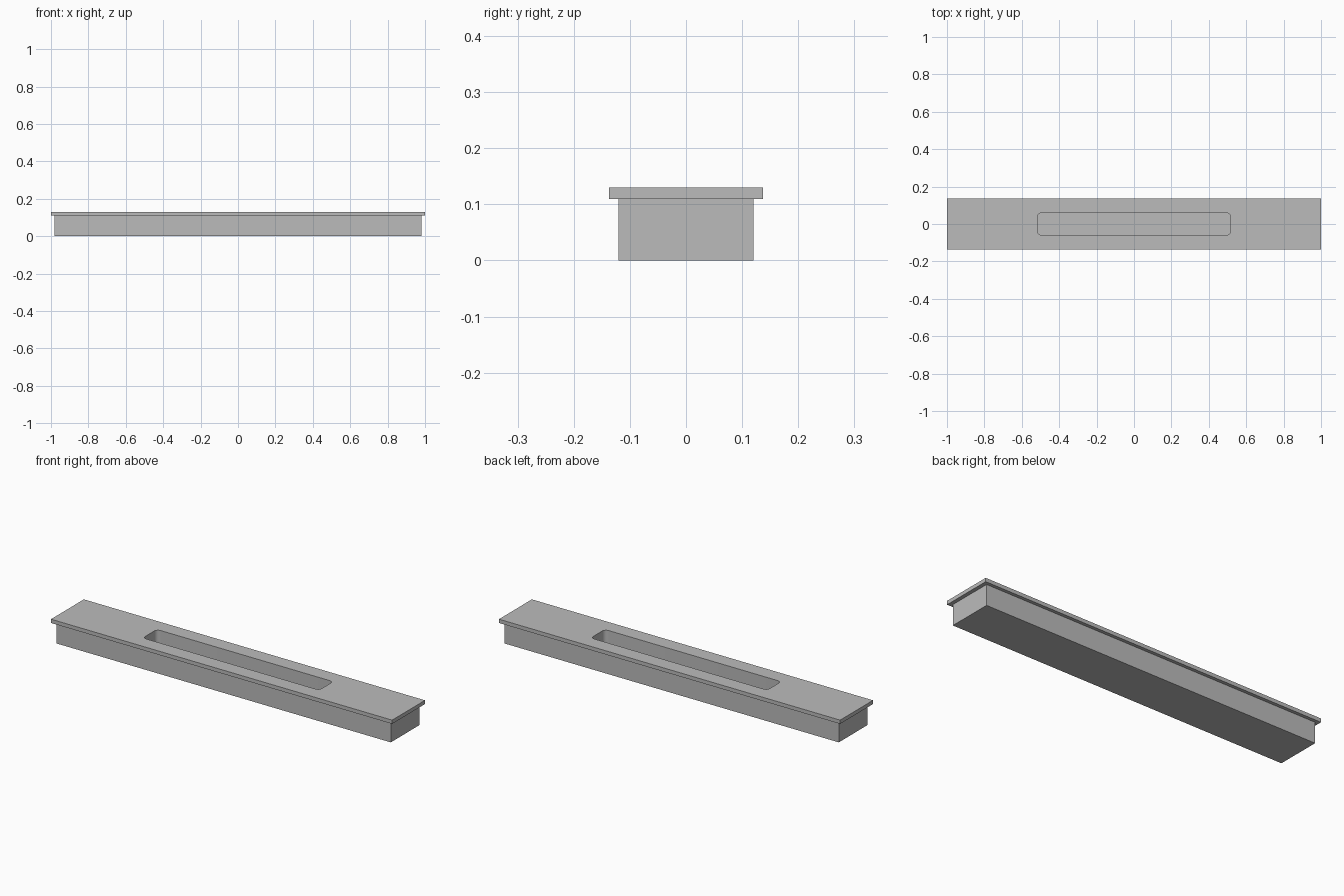
import bpy
import bmesh
from math import cos, sin, pi

cube = bpy.data.objects.get("Cube")
if cube:
    bpy.data.objects.remove(cube, do_unlink=True)

# Single grey finish
grey = bpy.data.materials.new("plain grey")
grey.use_nodes = True
colour = (0.5, 0.5, 0.5, 1)
grey.diffuse_color = colour
grey.node_tree.nodes["Principled BSDF"].inputs["Base Color"].default_value = colour


def ring(bm, half_x, half_y, z, radius=0.0, steps=0):
    """Closed rectangle of vertices, with optional rounded corners."""
    verts = []
    for i, (sx, sy) in enumerate([(1, 1), (-1, 1), (-1, -1), (1, -1)]):
        cx, cy = sx * (half_x - radius), sy * (half_y - radius)
        for s in range(steps + 1):
            a = (i + (s / steps if steps else 0)) * pi / 2
            verts.append(bm.verts.new((cx + radius * cos(a), cy + radius * sin(a), z)))
    return verts


def pairs(loop):
    return list(zip(loop, loop[1:] + loop[:1]))


def wall(bm, lower, upper):
    for (a, b), (c, d) in zip(pairs(lower), pairs(upper)):
        bm.faces.new((a, b, d, c))


bm = bmesh.new()

# Body and overhanging lid as stacked rings
levels = [(0.98, 0.12, 0), (0.98, 0.12, 0.11), (1, 0.1375, 0.11), (1, 0.1375, 0.13)]
outer = [ring(bm, *level) for level in levels]
bm.faces.new(outer[0])
for lower, upper in zip(outer, outer[1:]):
    wall(bm, lower, upper)

# Deep rounded slot sunk into the top
floor, rim = [ring(bm, 0.517, 0.0585, z, radius=0.022, steps=6) for z in (0.02, 0.13)]
bm.faces.new(floor)
wall(bm, floor, rim)

# Top surface around the slot
edges = [bm.edges.get(pair) for pair in pairs(outer[-1]) + pairs(rim)]
bmesh.ops.triangle_fill(bm, use_beauty=True, edges=edges)
bmesh.ops.recalc_face_normals(bm, faces=bm.faces[:])

mesh = bpy.data.meshes.new("slotted_bar")
bm.to_mesh(mesh)
bm.free()
mesh.materials.append(grey)
bar = bpy.data.objects.new("slotted_bar", mesh)
bpy.context.collection.objects.link(bar)

# Smooth slot corners, crisp edges elsewhere
bpy.context.view_layer.objects.active = bar
bar.select_set(True)
bpy.ops.object.shade_smooth_by_angle(angle=pi / 6)
